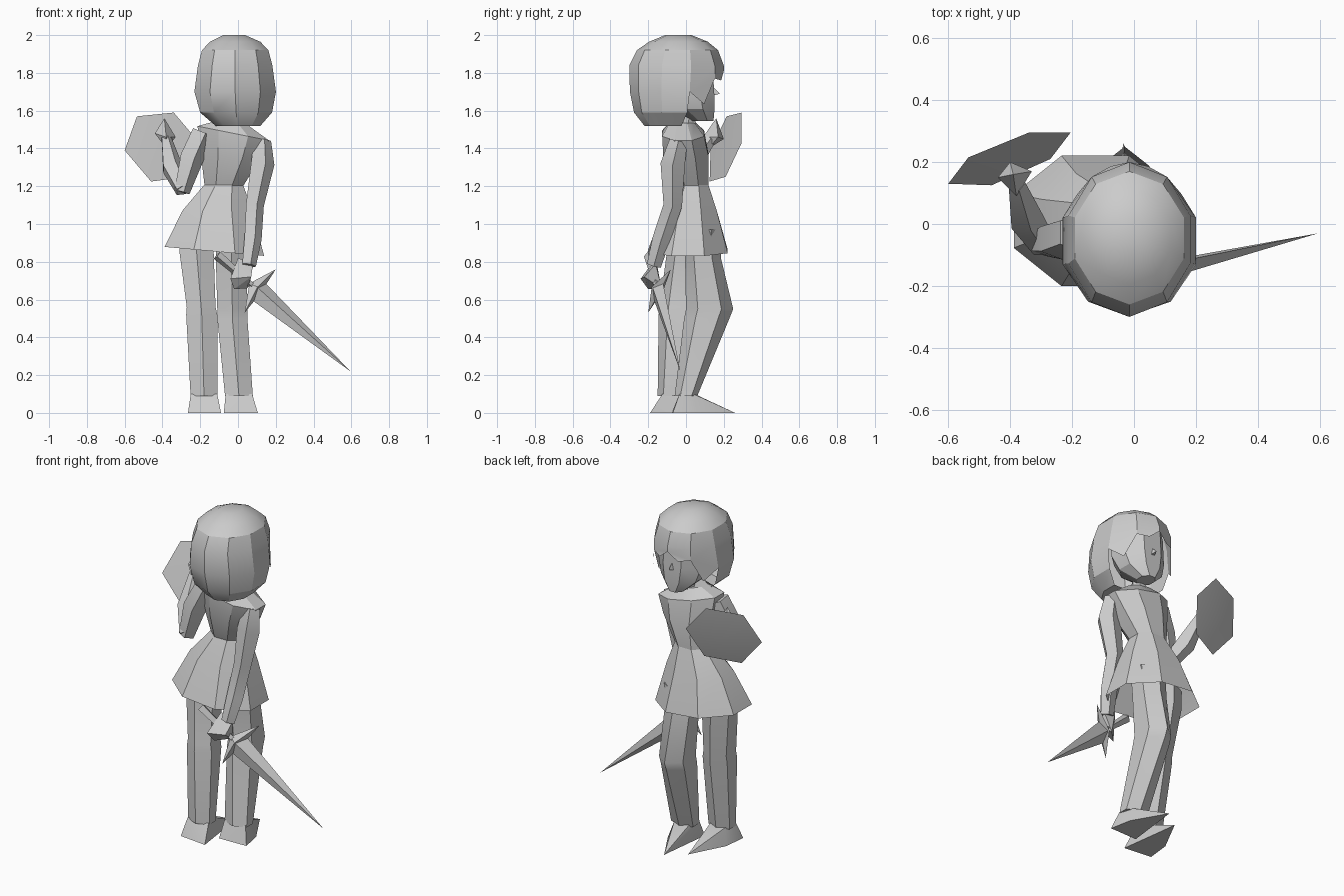
import bpy, bmesh, math
from mathutils import Vector

cube = bpy.data.objects.get("Cube")
if cube:
    bpy.data.objects.remove(cube, do_unlink=True)

grey = bpy.data.materials.new("plain_grey")
grey.use_nodes = True
COLOUR = (0.6, 0.6, 0.6, 1)
grey.diffuse_color = COLOUR
grey.node_tree.nodes["Principled BSDF"].inputs["Base Color"].default_value = COLOUR


def finish(name, bm):
    """Turn a bmesh into a shaded, coloured object."""
    bmesh.ops.recalc_face_normals(bm, faces=bm.faces)
    mesh = bpy.data.meshes.new(name)
    bm.to_mesh(mesh)
    bm.free()
    mesh.materials.append(grey)
    ob = bpy.data.objects.new(name, mesh)
    bpy.context.collection.objects.link(ob)
    bpy.ops.object.select_all(action='DESELECT')
    bpy.context.view_layer.objects.active = ob
    ob.select_set(True)
    bpy.ops.object.shade_smooth_by_angle(angle=math.radians(28))
    return ob


def loft(name, rings, capped=True):
    """Skin closed rings of points, capping both ends if asked."""
    bm = bmesh.new()
    vs = [[bm.verts.new(p) for p in r] for r in rings]
    n = len(vs[0])
    for a, b in zip(vs, vs[1:]):
        for i in range(n):
            j = (i + 1) % n
            bm.faces.new((a[i], a[j], b[j], b[i]))
    if capped:
        bm.faces.new(vs[0])
        bm.faces.new(vs[-1])
    return finish(name, bm)


def stack(name, rows, n=8, tilt=None, turn=0.5, capped=True):
    """Horizontal rings: x, y, z, x radius, y radius; tilt lowers the +x side."""
    rings = []
    for k, (x, y, z, rx, ry) in enumerate(rows):
        t = tilt[k] if tilt else 0
        ring = []
        for i in range(n):
            a = math.tau * (i + turn) / n
            dx = rx * math.sin(a)
            ring.append((x + dx, y + ry * math.cos(a), z - t * dx))
        rings.append(ring)
    return loft(name, rings, capped)


def tube(name, rows, n=5):
    """Rings turned to follow a path: x, y, z, radius."""
    pts = [Vector(r[:3]) for r in rows]
    rings = []
    for k, p in enumerate(pts):
        d = (pts[min(k + 1, len(pts) - 1)] - pts[max(k - 1, 0)]).normalized()
        u = (Vector((1, 0, 0)) - d * d.x).normalized()
        v = d.cross(u)
        rings.append([p + rows[k][3] * (u * math.cos(math.tau * i / n) + v * math.sin(math.tau * i / n))
                      for i in range(n)])
    return loft(name, rings)


def hull(name, pts):
    """Convex faceted solid around a few points."""
    bm = bmesh.new()
    for p in pts:
        bm.verts.new(p)
    bmesh.ops.convex_hull(bm, input=bm.verts)
    loose = [v for v in bm.verts if not v.link_faces]
    bmesh.ops.delete(bm, geom=loose, context='VERTS')
    return finish(name, bm)


# Torso and open flared skirt
stack("torso", [(-.035, -.02, 1.54, .08, .07), (-.025, -.015, 1.48, .205, .12),
                (-.04, .0, 1.36, .17, .13), (-.075, .03, 1.2, .11, .095)],
      tilt=[.1, .2, .1, 0])
stack("skirt", [(-.075, .03, 1.21, .11, .095), (-.11, .02, 1.07, .2, .155),
                (-.125, .01, .855, .285, .228)], tilt=[0, 0, .09], capped=False)

# Neck and face
stack("neck", [(-.025, .01, 1.49, .045, .045), (-.02, .02, 1.62, .04, .04)], 6)
stack("face", [(-.01, .09, 1.545, .05, .06), (-.01, .045, 1.61, .125, .115),
               (-.01, .02, 1.70, .155, .14), (-.01, .01, 1.86, .155, .14)])
hull("nose", [(-.01, .18, 1.69), (-.03, .13, 1.675), (.01, .13, 1.675), (-.01, .13, 1.74)])

# Hair: rounded crown, long back and sides
bm = bmesh.new()
N = 10
rows = [(-.02, -.04, 2.0, .06, .07), (-.015, -.04, 1.965, .14, .155),
        (-.015, -.045, 1.92, .185, .215), (-.015, -.05, 1.84, .207, .25),
        (-.015, -.055, 1.7, .227, .242), (-.01, -.06, 1.59, .2, .215),
        (0, -.07, 1.52, .125, .15)]
grid = []
for x, y, z, rx, ry in rows:
    grid.append([bm.verts.new((x + rx * math.sin(math.tau * i / N),
                               y + ry * math.cos(math.tau * i / N), z)) for i in range(N)])
bm.faces.new(grid[0])
for r in range(6):
    for i in range(N) if r < 3 else range(2, 8):
        j = (i + 1) % N
        bm.faces.new((grid[r][i], grid[r][j], grid[r + 1][j], grid[r + 1][i]))
bm.faces.new(grid[6][2:9])
# Fringe over the forehead, with pointed ends and a lock beside each cheek
hem = [grid[4][8]] + [bm.verts.new(grid[3][i].co + Vector((0, 0, -d)))
                      for i, d in ((9, .07), (0, .03), (1, .07))] + [grid[4][2]]
for k, i in enumerate((8, 9, 0, 1)):
    bm.faces.new((grid[3][i], grid[3][(i + 1) % N], hem[k + 1], hem[k]))
    drop = .03 if k in (1, 2) else .1
    mid = (hem[k].co + hem[k + 1].co) / 2 + Vector((0, .01, -drop))
    bm.faces.new((hem[k], hem[k + 1], bm.verts.new(mid)))
bmesh.ops.delete(bm, geom=[v for v in bm.verts if not v.link_faces], context='VERTS')
finish("hair", bm)

# Legs
stack("forward_leg", [(-.03, .085, .97, .1, .095), (-.035, .09, .82, .095, .095),
                      (-.03, .125, .55, .092, .125), (-.03, .11, .5, .092, .12),
                      (.005, .0, .09, .085, .06)], 6, turn=0)
stack("rear_leg", [(-.21, .0, .97, .11, .09), (-.22, -.01, .86, .105, .09),
                   (-.195, -.045, .56, .088, .095), (-.192, -.05, .52, .095, .095),
                   (-.18, -.09, .09, .082, .06)], 6, turn=0)

# Pointed feet
hull("forward_foot", [(-.075, -.075, 0), (.105, -.07, 0), (-.065, -.035, .1), (.075, -.035, .1),
                      (.05, .04, .1), (-.05, .045, .1), (.08, .06, 0), (-.035, .26, 0)])
hull("rear_foot", [(-.265, -.17, 0), (-.09, -.19, 0), (-.25, -.125, .1), (-.11, -.125, .1),
                   (-.13, -.045, .1), (-.23, -.045, .1), (-.25, -.03, 0), (-.14, .18, 0)])

# Lowered arm holding the sword
tube("sword_arm", [(.125, -.04, 1.44, .05), (.125, -.07, 1.32, .068), (.085, -.07, 1.1, .052),
                   (.075, -.13, .92, .05), (.055, -.17, .78, .04)])
hull("sword_hand", [(-.02, -.2, .655), (.08, -.16, .79), (0, -.16, .82), (-.04, -.24, .71),
                    (.05, -.13, .66), (.07, -.22, .72)])

# Sword: tapered blade, spiked guard, short grip
base, tip = Vector((.09, -.15, .66)), Vector((.595, -.03, .22))
along = (tip - base).normalized()
wide = (Vector((.2, -.08, .77)) - Vector((.03, -.2, .53))).normalized()
thin = along.cross(wide).normalized()
hull("sword_blade", [tip] + [base + wide * .065 * s for s in (-1, 1)]
     + [base + thin * .03 * s for s in (-1, 1)])
hull("sword_guard", [(.2, -.08, .76), (.035, -.2, .53)]
     + [base + thin * .035 * s for s in (-1, 1)] + [base + along * .04 * s for s in (-1, 1)])
grip_end = base - along * .27
tube("sword_grip", [(*grip_end, .026), (*base, .015)], 4)

# Bent arm holding the shield
tube("shield_upper_arm", [(-.19, -.03, 1.48, .065), (-.25, -.05, 1.35, .068), (-.3, -.06, 1.17, .045)])
tube("shield_forearm", [(-.29, -.07, 1.18, .045), (-.35, .02, 1.3, .058), (-.38, .13, 1.45, .03)])
hull("shield_hand", [(-.44, .15, 1.48), (-.39, .16, 1.56), (-.33, .17, 1.46), (-.38, .12, 1.4),
                     (-.38, .09, 1.46), (-.4, .2, 1.45)])

# Six-sided shield with a slight dome
rim = [(-.6, .13, 1.39), (-.535, .215, 1.57), (-.34, .295, 1.59),
       (-.205, .295, 1.43), (-.27, .21, 1.25), (-.46, .125, 1.225)]
centre = sum((Vector(p) for p in rim), Vector()) / 6
outward = Vector((-.34, .89, -.3))
hull("shield", rim + [centre + outward * .015, centre - outward * .006])
